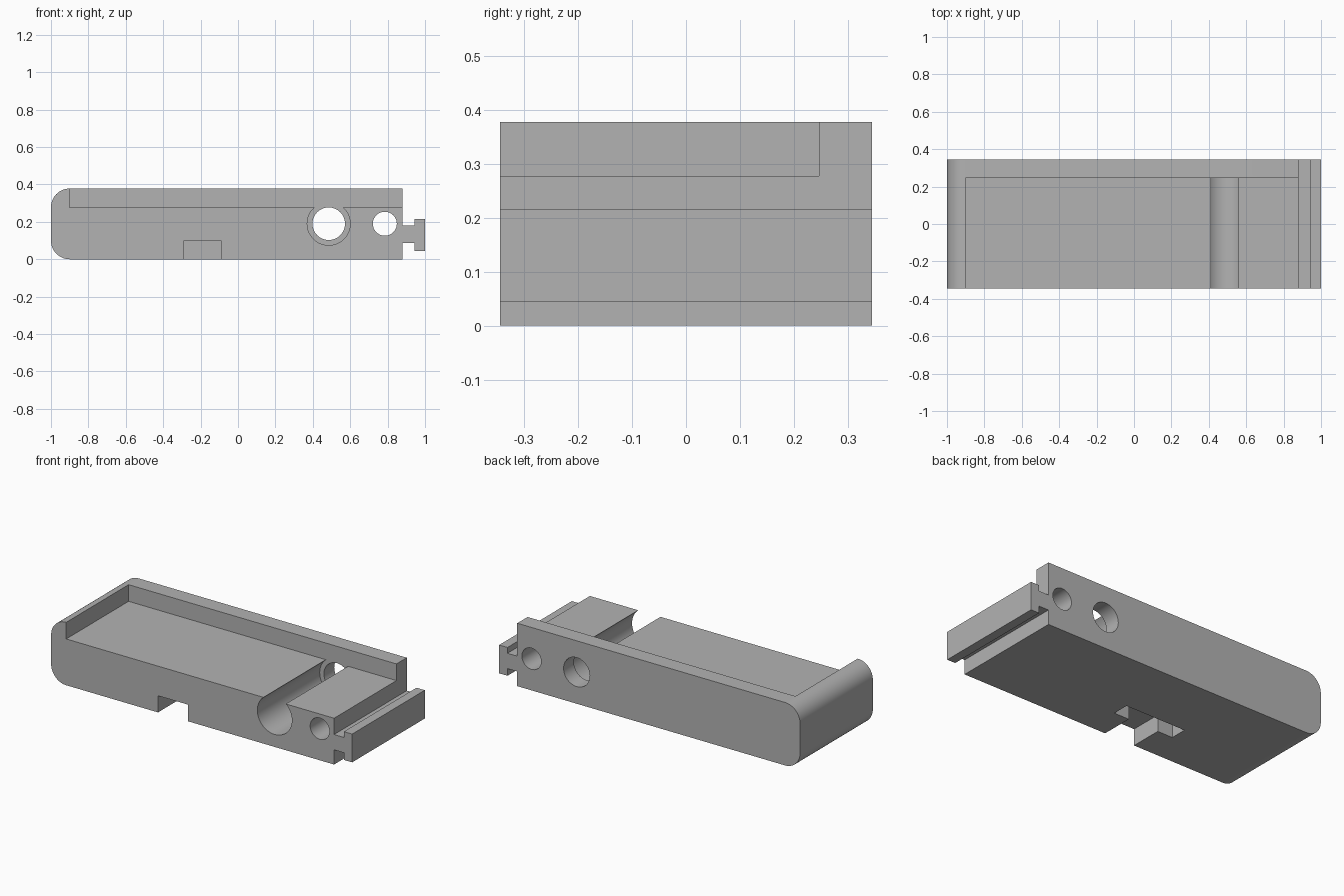
import bpy, bmesh
from math import cos, sin, pi

cube = bpy.data.objects.get("Cube")
if cube:
    bpy.data.objects.remove(cube, do_unlink=True)

grey = bpy.data.materials.new("plain grey")
grey.use_nodes = True
colour = (0.45, 0.45, 0.45, 1)
grey.diffuse_color = colour
grey.node_tree.nodes["Principled BSDF"].inputs["Base Color"].default_value = colour

FRONT, BACK, TOP = -0.345, 0.345, 0.378
WALL_Y, FLOOR_Z, END_X = 0.247, 0.278, 0.88
HOLE_Z = 0.19


def arc(x, z, r, start, end, n):
    """Points of an arc in the x-z plane."""
    angles = [start + (end - start) * i / n for i in range(n + 1)]
    return [(x + r * cos(a), z + r * sin(a)) for a in angles]


def prism(name, outline, y0, y1):
    """Extrude an x-z outline along y."""
    bm = bmesh.new()
    face = bm.faces.new([bm.verts.new((x, y0, z)) for x, z in outline])
    moved = bmesh.ops.extrude_face_region(bm, geom=[face])["geom"]
    verts = [v for v in moved if isinstance(v, bmesh.types.BMVert)]
    bmesh.ops.translate(bm, verts=verts, vec=(0, y1 - y0, 0))
    bmesh.ops.recalc_face_normals(bm, faces=bm.faces)
    mesh = bpy.data.meshes.new(name)
    bm.to_mesh(mesh)
    bm.free()
    mesh.materials.append(grey)
    obj = bpy.data.objects.new(name, mesh)
    bpy.context.collection.objects.link(obj)
    return obj


def rect(x0, x1, z0, z1):
    return [(x0, z0), (x1, z0), (x1, z1), (x0, z1)]


def circle(x, r):
    return arc(x, HOLE_Z, r, 0, 2 * pi, 64)[:-1]


# Block with rounded end and T-shaped rail
rail = [(END_X, 0), (END_X, 0.088), (0.945, 0.088), (0.945, 0.045), (1, 0.045),
        (1, 0.215), (0.945, 0.215), (0.945, 0.18), (END_X, 0.18), (END_X, TOP)]
outline = (rail + arc(-0.9, TOP - 0.1, 0.1, pi / 2, pi, 16)
           + arc(-0.9, 0.1, 0.1, pi, 1.5 * pi, 16))
body = prism("body", outline, FRONT, BACK)

# Tray recess, bores and the T-shaped slot underneath
cutters = [
    prism("tray_cutter", rect(-0.9, 1.1, FLOOR_Z, 0.5), -0.5, WALL_Y),
    prism("groove_cutter", circle(0.485, 0.115), -0.5, WALL_Y),
    prism("large_hole_cutter", circle(0.485, 0.087), -0.5, 0.5),
    prism("small_hole_cutter", circle(0.785, 0.064), -0.5, 0.5),
    prism("slot_stem_cutter", rect(-0.29, -0.09, -0.1, 0.1), -0.5, -0.1),
    prism("slot_bar_cutter", rect(-0.39, 0.01, -0.1, 0.1), -0.15, -0.05),
]

bpy.ops.object.select_all(action="DESELECT")
bpy.context.view_layer.objects.active = body
body.select_set(True)
for cutter in cutters:
    mod = body.modifiers.new(cutter.name, "BOOLEAN")
    mod.operation = "DIFFERENCE"
    mod.solver = "EXACT"
    mod.object = cutter
    bpy.ops.object.modifier_apply(modifier=mod.name)
    bpy.data.objects.remove(cutter, do_unlink=True)

bpy.ops.object.shade_smooth_by_angle(angle=pi / 6)
